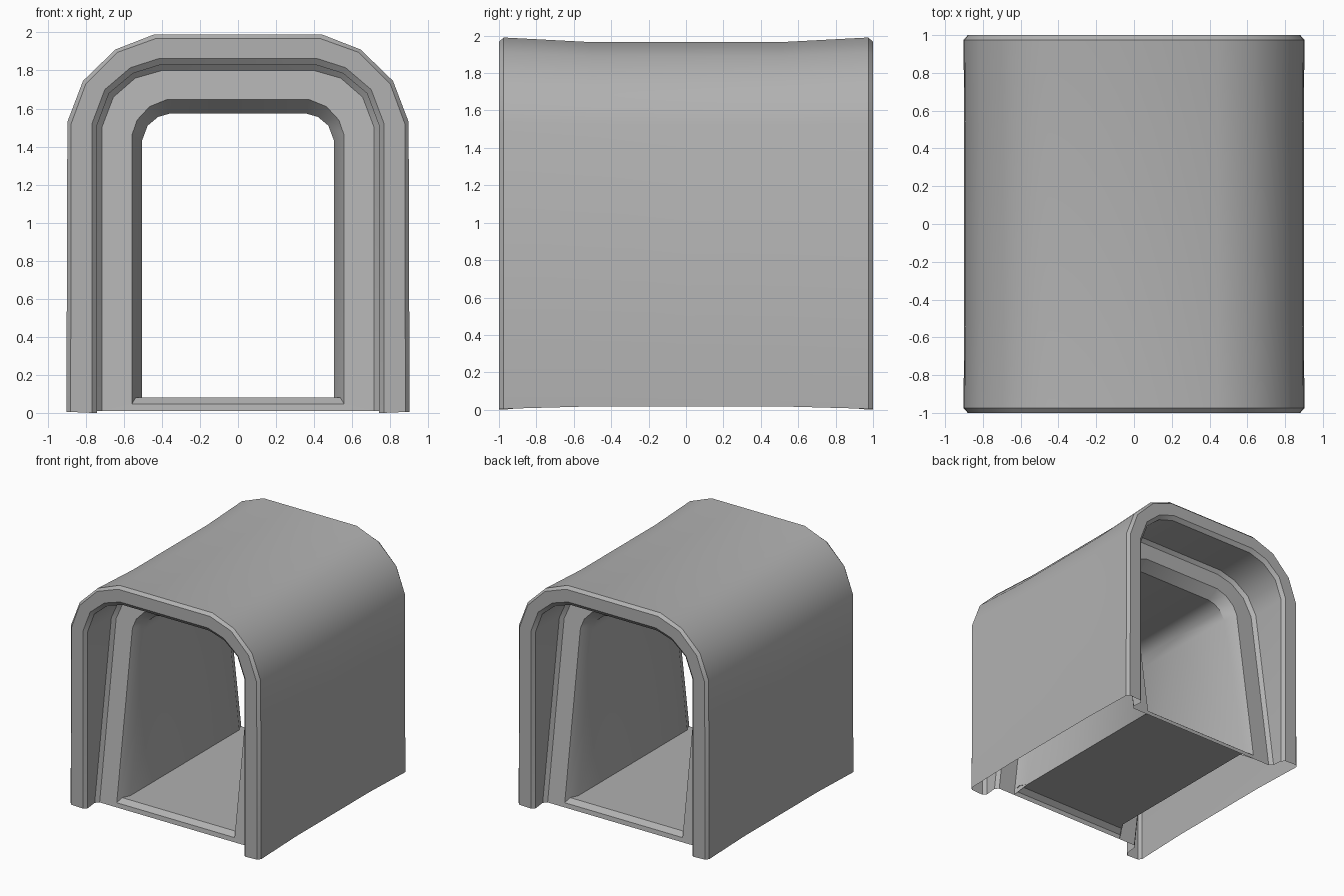
import bpy, math

if "Cube" in bpy.data.objects:
    bpy.data.objects.remove(bpy.data.objects["Cube"])

# Mid-grey concrete
grey = bpy.data.materials.new("concrete")
grey.diffuse_color = (.44, .44, .44, 1)
grey.use_nodes = True
grey.node_tree.nodes["Principled BSDF"].inputs["Base Color"].default_value = grey.diffuse_color


def loop(base, pts, depth, lean=0.0, flare=0.0):
    """Half arch from the foot up to the crown at x = 0; lean tilts it back with height."""
    ring = [(pts[0][0] + flare, base)] + pts + [(0, pts[-1][1])]
    return [(x, depth + lean * z, z) for x, z in ring]


def part(name, rows):
    """Loft rows of points into a quarter sheet and mirror it in x and y."""
    n = len(rows[0])
    verts = [p for row in rows for p in row]
    faces = [(r * n + i, r * n + i + 1, (r + 1) * n + i + 1, (r + 1) * n + i)
             for r in range(len(rows) - 1) for i in range(n - 1)]
    mesh = bpy.data.meshes.new(name)
    mesh.from_pydata(verts, [], faces)
    mesh.materials.append(grey)
    obj = bpy.data.objects.new(name, mesh)
    bpy.context.collection.objects.link(obj)
    bpy.ops.object.select_all(action='DESELECT')
    obj.select_set(True)
    bpy.context.view_layer.objects.active = obj
    mod = obj.modifiers.new("mirror", 'MIRROR')
    mod.use_axis = (True, True, False)
    mod.use_clip = True
    bpy.ops.object.modifier_apply(modifier=mod.name)
    bpy.ops.object.shade_smooth_by_angle(angle=math.radians(32))
    return obj


# Half arch outlines, from spring point to crown
waist = [(.893, 1.52), (.81, 1.725), (.64, 1.89), (.44, 1.965)]
outer = [(.897, 1.53), (.815, 1.745), (.645, 1.91), (.44, 1.99)]
rim_out = [(.877, 1.52), (.80, 1.73), (.635, 1.895), (.435, 1.967)]
rim_in = [(.768, 1.52), (.70, 1.70), (.565, 1.815), (.415, 1.863)]
reveal = [(.742, 1.51), (.678, 1.68), (.552, 1.785), (.408, 1.83)]
frame_out = [(.716, 1.50), (.655, 1.66), (.54, 1.76), (.40, 1.80)]
frame_in = [(.558, 1.46), (.53, 1.54), (.465, 1.61), (.375, 1.647)]
throat = [(.505, 1.43), (.475, 1.51), (.42, 1.556), (.36, 1.573)]

# Outer shell, end rims, recessed leaning frames and the bevelled passage
lean = 0.15
part("tunnel_shell", [
    loop(.018, waist, 0, flare=.007),
    loop(.018, waist, -.5, flare=.007),
    loop(.005, outer, -.975, flare=.005),
    loop(.005, rim_out, -1, flare=.003),
    loop(0, rim_in, -1),
    loop(0, reveal, -.975),
    loop(.01, reveal, -.88, lean),
    loop(.01, frame_out, -.85, lean),
    loop(.01, frame_in, -.85, lean),
    loop(.08, throat, -.75, lean),
    loop(.08, throat, 0),
])

# Floor with a raised bevelled sill at each end
part("tunnel_floor", [
    [(0, y, z), (x, y, z)] for x, y, z in
    [(.716, -.849, .01), (.558, -.843, .047), (.545, -.80, .08),
     (.505, -.74, .08), (.505, 0, .08)]
])
